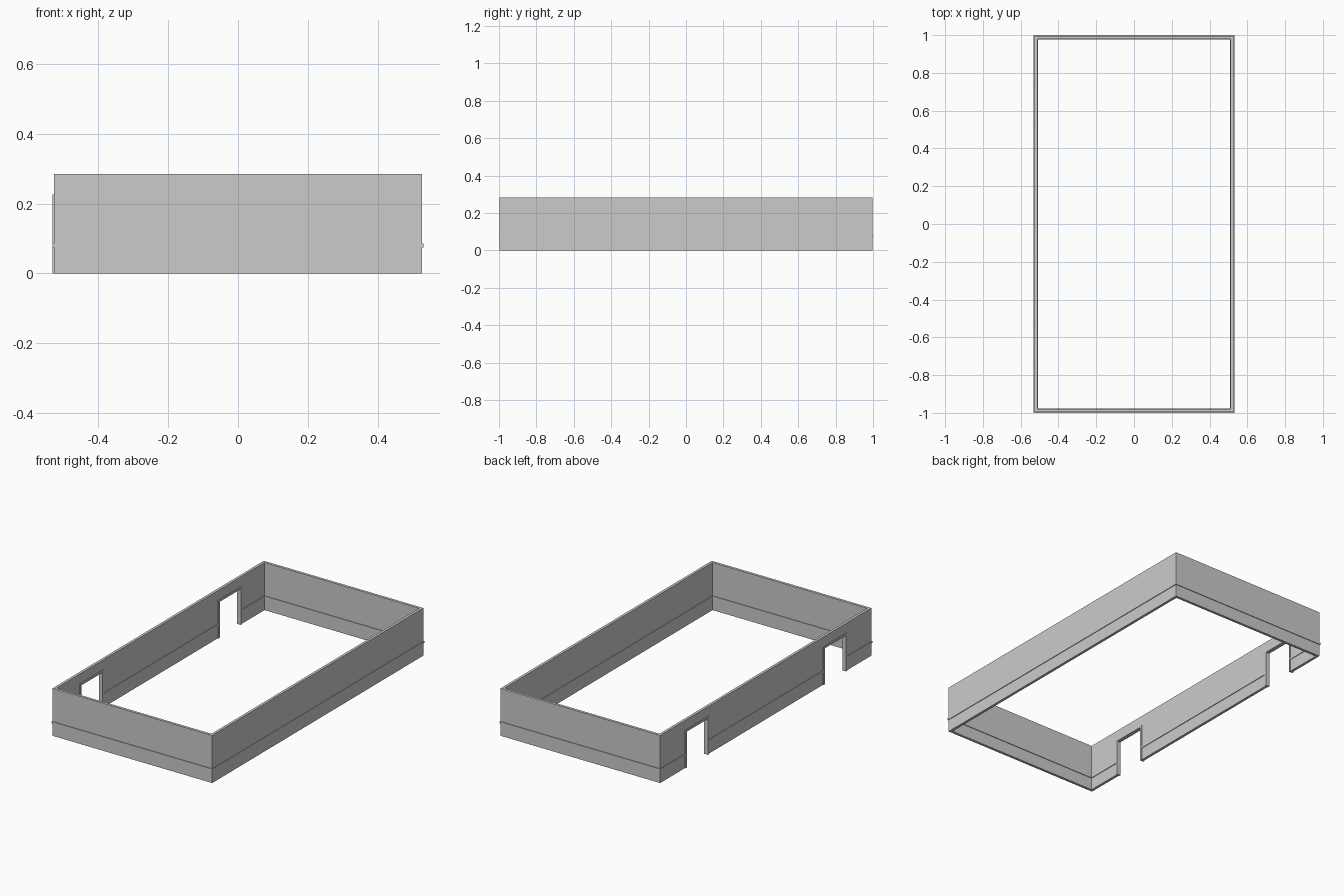
import bpy, bmesh

if "Cube" in bpy.data.objects:
    bpy.data.objects.remove(bpy.data.objects["Cube"])

WX, WY, H, T = 0.527, 0.996, 0.284, 0.016   # outer wall half sizes, height, thickness
P = 0.004                                   # how far trim stands out of the wall
Z0, Z1 = 0.074, 0.086                       # trim rail heights
D0, D1, DH, F = 0.54, 0.763, 0.226, 0.012   # doorway outer edges, height, frame width


def prism(name, profile, x0, x1):
    """Extrude a (y, z) outline along x."""
    bm = bmesh.new()
    face = bm.faces.new([bm.verts.new((x0, y, z)) for y, z in profile])
    ext = bmesh.ops.extrude_face_region(bm, geom=[face])
    verts = [v for v in ext["geom"] if isinstance(v, bmesh.types.BMVert)]
    bmesh.ops.translate(bm, verts=verts, vec=(x1 - x0, 0, 0))
    bmesh.ops.recalc_face_normals(bm, faces=bm.faces)
    me = bpy.data.meshes.new(name)
    bm.to_mesh(me)
    bm.free()
    ob = bpy.data.objects.new(name, me)
    bpy.context.collection.objects.link(ob)
    return ob


def box(name, x0, x1, y0, y1, z0, z1):
    return prism(name, [(y0, z0), (y1, z0), (y1, z1), (y0, z1)], x0, x1)


# Plain walls
box("front_wall", -WX, WX, -WY, -WY + T, 0, H)
box("back_wall", -WX, WX, WY - T, WY, 0, H)
box("right_wall", WX - T, WX, -WY + T, WY - T, 0, H)

# Left wall with two doorways
m, a, b, h = WY - T, D0 + F / 2, D1 - F / 2, DH - F / 2
prism("left_wall", [(-m, 0), (-b, 0), (-b, h), (-a, h), (-a, 0),
                    (a, 0), (a, h), (b, h), (b, 0), (m, 0), (m, H), (-m, H)],
      -WX, -WX + T)

# Door frames, standing proud on both faces
for name, s in (("front_door_frame", -1), ("back_door_frame", 1)):
    outline = [(D0, 0), (D0, DH), (D1, DH), (D1, 0),
               (D1 - F, 0), (D1 - F, DH - F), (D0 + F, DH - F), (D0 + F, 0)]
    prism(name, [(s * y, z) for y, z in outline], -WX - P, -WX + T + P)

# Trim rails running through the walls, broken at the doorways
ox, oy, w = WX + P, WY + P, T + 2 * P
box("front_rail", -ox, ox, -oy, -oy + w, Z0, Z1)
box("back_rail", -ox, ox, oy - w, oy, Z0, Z1)
box("right_rail", ox - w, ox, -oy + w, oy - w, Z0, Z1)
for i, (y0, y1) in enumerate([(-oy + w, -D1), (-D0, D0), (D1, oy - w)]):
    box(f"left_rail_{i + 1}", -ox, -ox + w, y0, y1, Z0, Z1)
